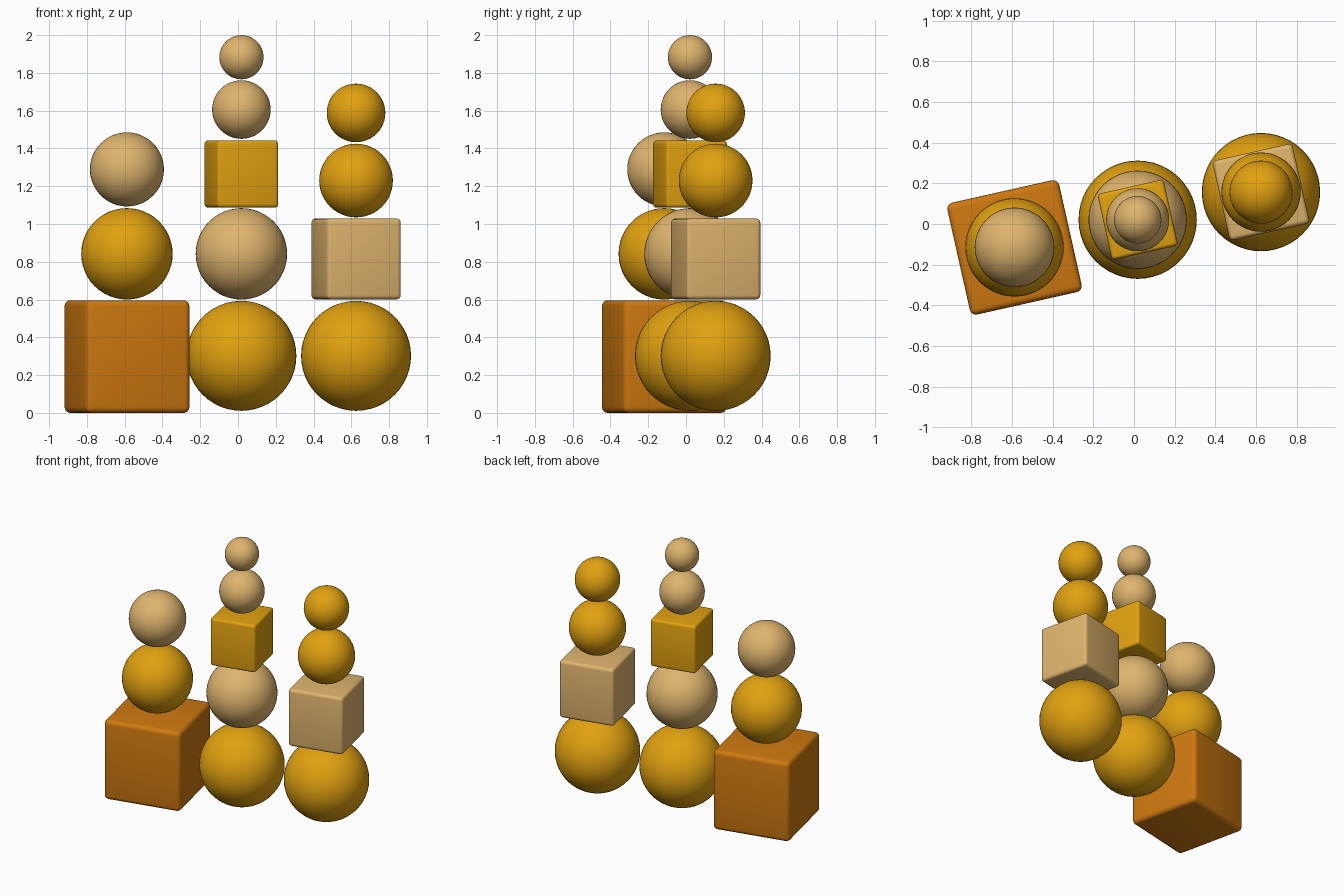
import bpy
import math

cube = bpy.data.objects.get("Cube")
if cube:
    bpy.data.objects.remove(cube, do_unlink=True)


def make_material(name, rgb):
    mat = bpy.data.materials.new(name)
    mat.use_nodes = True
    mat.diffuse_color = (*rgb, 1)
    bsdf = next(n for n in mat.node_tree.nodes if n.type == 'BSDF_PRINCIPLED')
    bsdf.inputs["Base Color"].default_value = (*rgb, 1)
    return mat


gold = make_material("gold", (0.76, 0.36, 0.005))
tan = make_material("tan", (0.74, 0.46, 0.155))
orange = make_material("burnt orange", (0.62, 0.19, 0.005))

TURN = math.radians(12.65)  # the whole row is turned by this angle


def finish(name, mat):
    obj = bpy.context.object
    obj.name = name
    obj.data.materials.append(mat)
    return obj


def ball(name, mat, spot, z, radius):
    bpy.ops.mesh.primitive_uv_sphere_add(segments=48, ring_count=24,
                                         radius=radius, location=(*spot, z))
    finish(name, mat)
    bpy.ops.object.shade_smooth()


def block(name, mat, spot, bottom, top, width):
    bpy.ops.mesh.primitive_cube_add(size=1, location=(*spot, (bottom + top) / 2),
                                    rotation=(0, 0, TURN))
    obj = finish(name, mat)
    obj.scale = (width, width, top - bottom)
    bpy.ops.object.transform_apply(location=False, rotation=False, scale=True)
    # Softly rounded edges
    bevel = obj.modifiers.new("rounded_edges", 'BEVEL')
    bevel.width = width * 0.055
    bevel.segments = 4
    bpy.ops.object.modifier_apply(modifier=bevel.name)
    bpy.ops.object.shade_smooth_by_angle(angle=math.radians(35))


# Left-hand tower as seen from the front
right = (-0.588, -0.115)
block("right_base_block", orange, right, 0.0, 0.596, 0.564)
ball("right_middle_ball", gold, right, 0.842, 0.242)
ball("right_top_ball", tan, right, 1.289, 0.196)

# Middle tower
centre = (0.018, 0.021)
ball("centre_base_ball", gold, centre, 0.302, 0.291)
ball("centre_second_ball", tan, centre, 0.842, 0.242)
block("centre_block", gold, centre, 1.087, 1.442, 0.333)
ball("centre_fourth_ball", tan, centre, 1.606, 0.155)
ball("centre_top_ball", tan, centre, 1.883, 0.117)

# Right-hand tower as seen from the front
left = (0.625, 0.157)
ball("left_base_ball", gold, left, 0.302, 0.291)
block("left_block", tan, left, 0.601, 1.029, 0.403)
ball("left_third_ball", gold, left, 1.230, 0.195)
ball("left_top_ball", gold, left, 1.588, 0.155)
